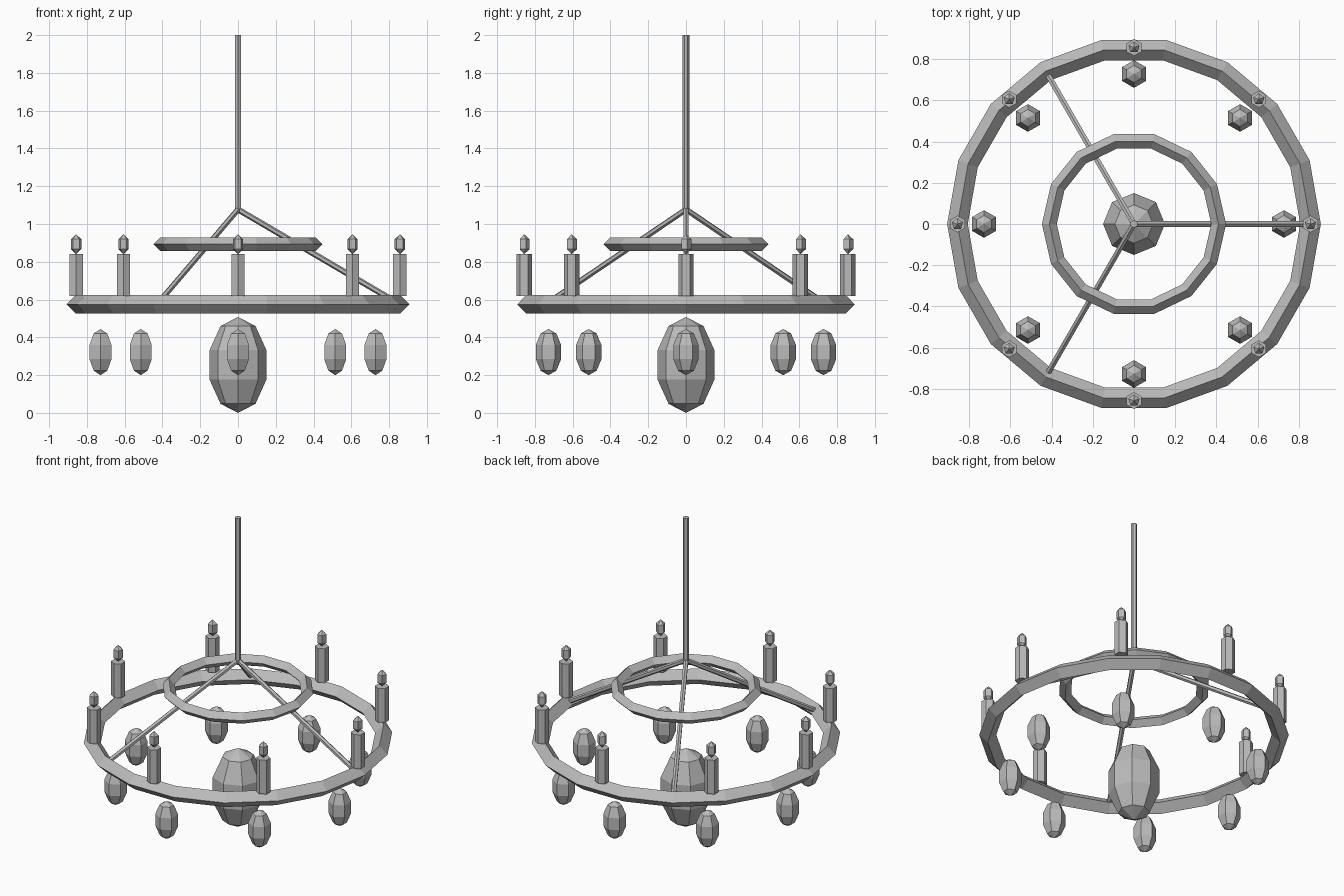
import bpy
import bmesh
from math import cos, sin, tau
from mathutils import Vector

default = bpy.data.objects.get("Cube")
if default:
    bpy.data.objects.remove(default, do_unlink=True)

GREY = (0.5, 0.5, 0.5, 1)
metal = bpy.data.materials.new("plain_grey")
metal.use_nodes = True
metal.diffuse_color = GREY
metal.node_tree.nodes["Principled BSDF"].inputs["Base Color"].default_value = GREY


def finish(name):
    obj = bpy.context.object
    obj.name = name
    obj.data.name = name
    obj.data.materials.append(metal)
    return obj


def ring(name, radius, thickness, z, sides):
    """Faceted hoop with a diamond cross-section."""
    bpy.ops.mesh.primitive_torus_add(
        major_radius=radius, minor_radius=thickness,
        major_segments=sides, minor_segments=4, location=(0, 0, z))
    return finish(name)


def bar(name, start, end, radius):
    """Six-sided bar between two points."""
    start, end = Vector(start), Vector(end)
    axis = end - start
    bpy.ops.mesh.primitive_cylinder_add(
        vertices=6, radius=radius, depth=axis.length, location=(start + end) / 2)
    obj = finish(name)
    if axis.xy.length > 0:
        obj.rotation_euler = axis.to_track_quat("Z", "Y").to_euler()
    return obj


def gem(name, location, radius, half_height, sides, rings):
    """Low-poly stretched ball."""
    bpy.ops.mesh.primitive_uv_sphere_add(
        segments=sides, ring_count=rings, radius=1, location=location)
    obj = finish(name)
    obj.scale = (radius, radius, half_height)
    return obj


def around(radius, z, i, count):
    a = tau * i / count
    return Vector((radius * cos(a), radius * sin(a), z))


RING_R, RING_Z = 0.857, 0.575
APEX = (0, 0, 1.077)

# Hoops
ring("outer_ring", RING_R, 0.05, RING_Z, 18)
ring("inner_ring", 0.411, 0.036, 0.893, 14)

# Hanging rod and three support arms
bar("hanging_rod", APEX, (0, 0, 2), 0.0185)
for i in range(3):
    bar(f"support_arm_{i + 1}", APEX, around(RING_R, RING_Z, i, 3), 0.0155)

# Candles with flames, and the drops hanging inside the outer ring
for i in range(8):
    base = around(RING_R, 0.62, i, 8)
    bar(f"candle_{i + 1}", base, base + Vector((0, 0, 0.22)), 0.041)
    gem(f"flame_{i + 1}", around(RING_R, 0.893, i, 8), 0.033, 0.053, 5, 3)
    gem(f"crystal_drop_{i + 1}", around(0.728, 0.322, i, 8), 0.0705, 0.122, 6, 5)

# Large centre crystal
gem("centre_crystal", (0, 0, 0.254), 0.158, 0.254, 8, 5)
